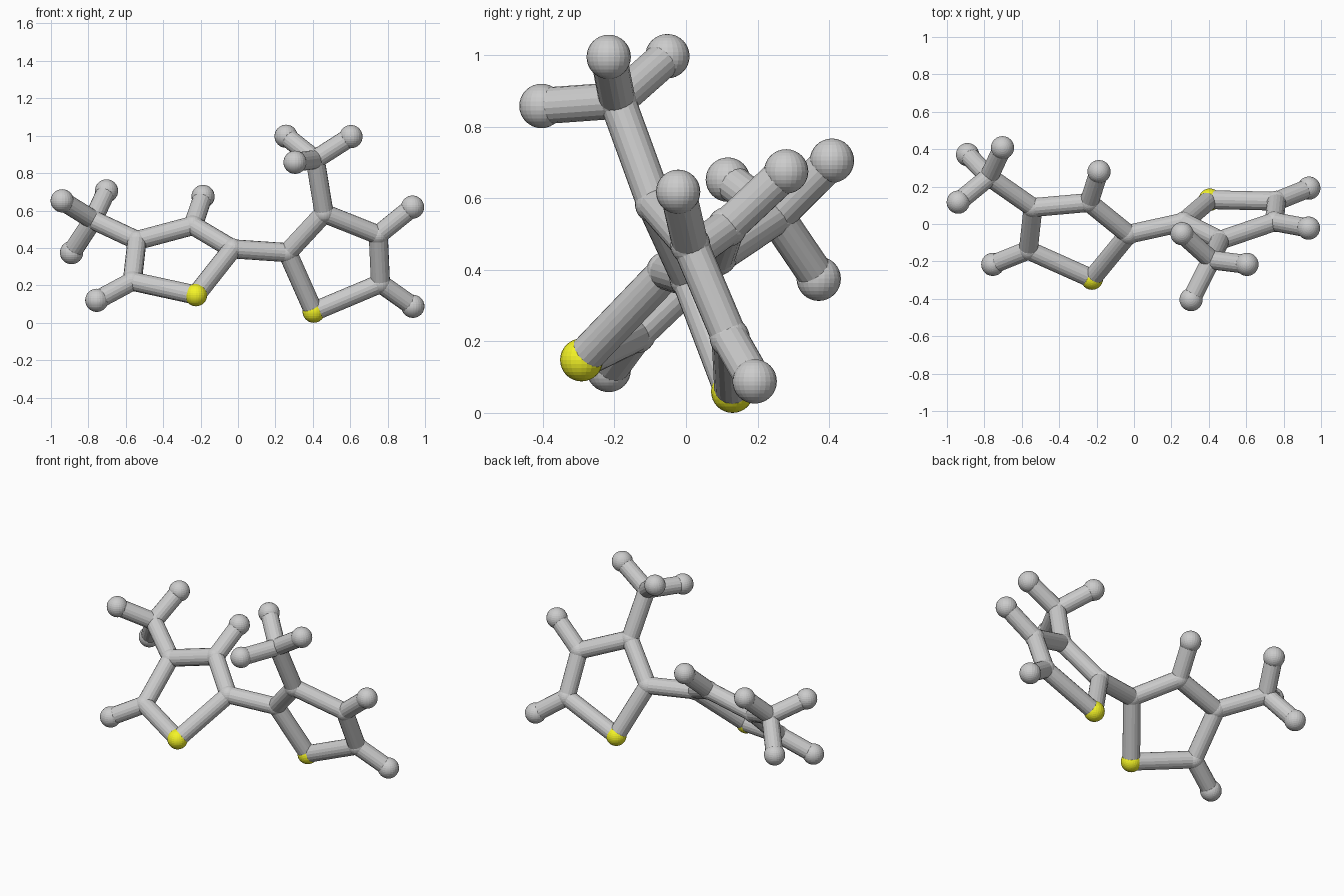
import bpy
from mathutils import Vector

if "Cube" in bpy.data.objects:
    bpy.data.objects.remove(bpy.data.objects["Cube"])

# atom centres: the first letter is the kind (s = yellow, c = joint, h = end ball)
ATOMS = {
    # left ring
    "s1": (-.225, -.292, .148), "c2": (-.03, -.055, .395), "c3": (-.24, .115, .52),
    "c4": (-.54, .088, .44), "c5": (-.565, -.14, .222),
    "h3": (-.187, .28, .675), "h5": (-.755, -.216, .12),
    # left methyl
    "c6": (-.775, .252, .55), "h6a": (-.94, .117, .652),
    "h6b": (-.703, .408, .705), "h6c": (-.89, .371, .375),
    # right ring
    "s11": (.405, .13, .06), "c12": (.265, .01, .375), "c13": (.46, -.087, .585),
    "c14": (.75, .012, .47), "c15": (.762, .122, .21),
    "h14": (.933, -.022, .618), "h15": (.935, .192, .088),
    # right methyl
    "c16": (.413, -.192, .873), "h16a": (.257, -.052, .997),
    "h16b": (.604, -.216, .995), "h16c": (.305, -.404, .858),
}
BONDS = """s1-c2 c2-c3 c3-c4 c4-c5 c5-s1 c3-h3 c5-h5 c4-c6 c6-h6a c6-h6b c6-h6c
s11-c12 c12-c13 c13-c14 c14-c15 c15-s11 c14-h14 c15-h15 c13-c16 c16-h16a c16-h16b
c16-h16c c2-c12""".split()
RADIUS = {"s": .06, "c": .056, "h": .062}
LABEL = {"s": "yellow_ball", "c": "joint_ball", "h": "end_ball"}

yellow = bpy.data.materials.new("yellow")
yellow.diffuse_color = (.9, .9, .02, 1)
yellow.use_nodes = True
yellow.node_tree.nodes["Principled BSDF"].inputs["Base Color"].default_value = yellow.diffuse_color

# balls
for key, pos in ATOMS.items():
    kind = key[0]
    bpy.ops.mesh.primitive_uv_sphere_add(segments=24, ring_count=16,
                                         radius=RADIUS[kind], location=pos)
    ball = bpy.context.object
    ball.name = f"{LABEL[kind]}_{key[1:]}"
    if kind == "s":
        ball.data.materials.append(yellow)

# rods between the balls
for bond in BONDS:
    a, b = (Vector(ATOMS[k]) for k in bond.split("-"))
    d = b - a
    bpy.ops.mesh.primitive_cylinder_add(vertices=18, radius=.051, depth=d.length,
                                        location=(a + b) / 2,
                                        rotation=d.to_track_quat("Z", "Y").to_euler())
    bpy.context.object.name = "rod_" + bond.replace("-", "_")
